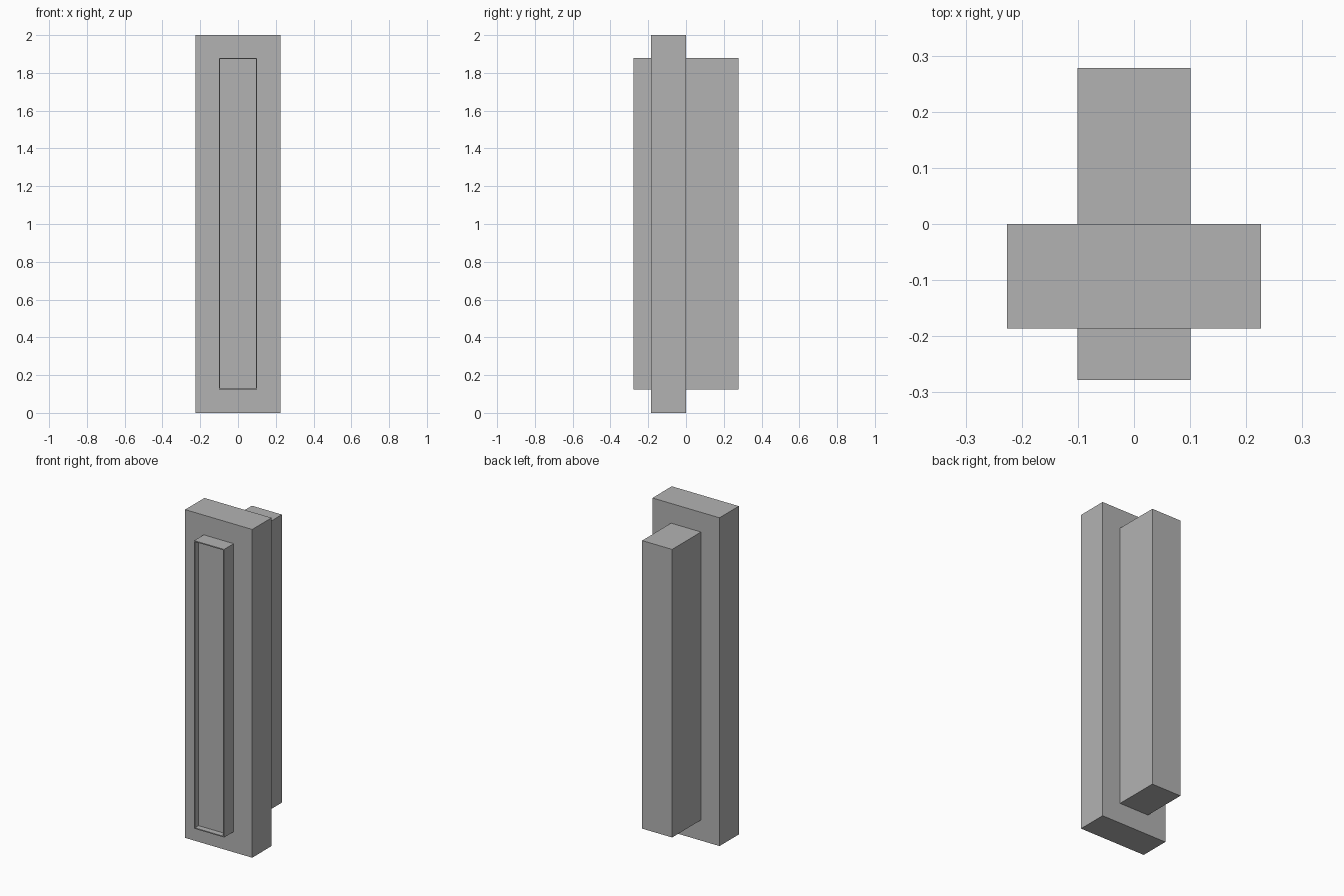
import bpy
import bmesh
from mathutils import Vector

cube = bpy.data.objects.get("Cube")
if cube:
    bpy.data.objects.remove(cube, do_unlink=True)

# Single grey finish
grey = bpy.data.materials.new("plain grey")
grey.use_nodes = True
colour = (0.45, 0.45, 0.45, 1)
grey.diffuse_color = colour
grey.node_tree.nodes["Principled BSDF"].inputs["Base Color"].default_value = colour


def box(name, low, high, rim=0, depth=0):
    """Box between two corners, with an optional recess in its front face."""
    low, high = Vector(low), Vector(high)
    bm = bmesh.new()
    bmesh.ops.create_cube(bm, size=1)
    for v in bm.verts:
        v.co = (low + high) / 2 + v.co * (high - low)
    bm.normal_update()
    if rim:
        front = min(bm.faces, key=lambda f: f.calc_center_median().y)
        # Narrow flat rim, then straight walls down to the sunken panel
        bmesh.ops.inset_region(bm, faces=[front], thickness=rim)
        walls = bmesh.ops.extrude_discrete_faces(bm, faces=[front])
        for v in walls["faces"][0].verts:
            v.co.y += depth
    mesh = bpy.data.meshes.new(name)
    bm.to_mesh(mesh)
    bm.free()
    mesh.materials.append(grey)
    obj = bpy.data.objects.new(name, mesh)
    bpy.context.collection.objects.link(obj)
    return obj


# Broad upright slab
box("face_plate", (-0.226, -0.186, 0), (0.226, 0, 2))

# Narrow core passing through the slab, with a shallow recessed front
box("inner_housing", (-0.101, -0.278, 0.125), (0.101, 0.278, 1.88),
    rim=0.009, depth=0.035)
